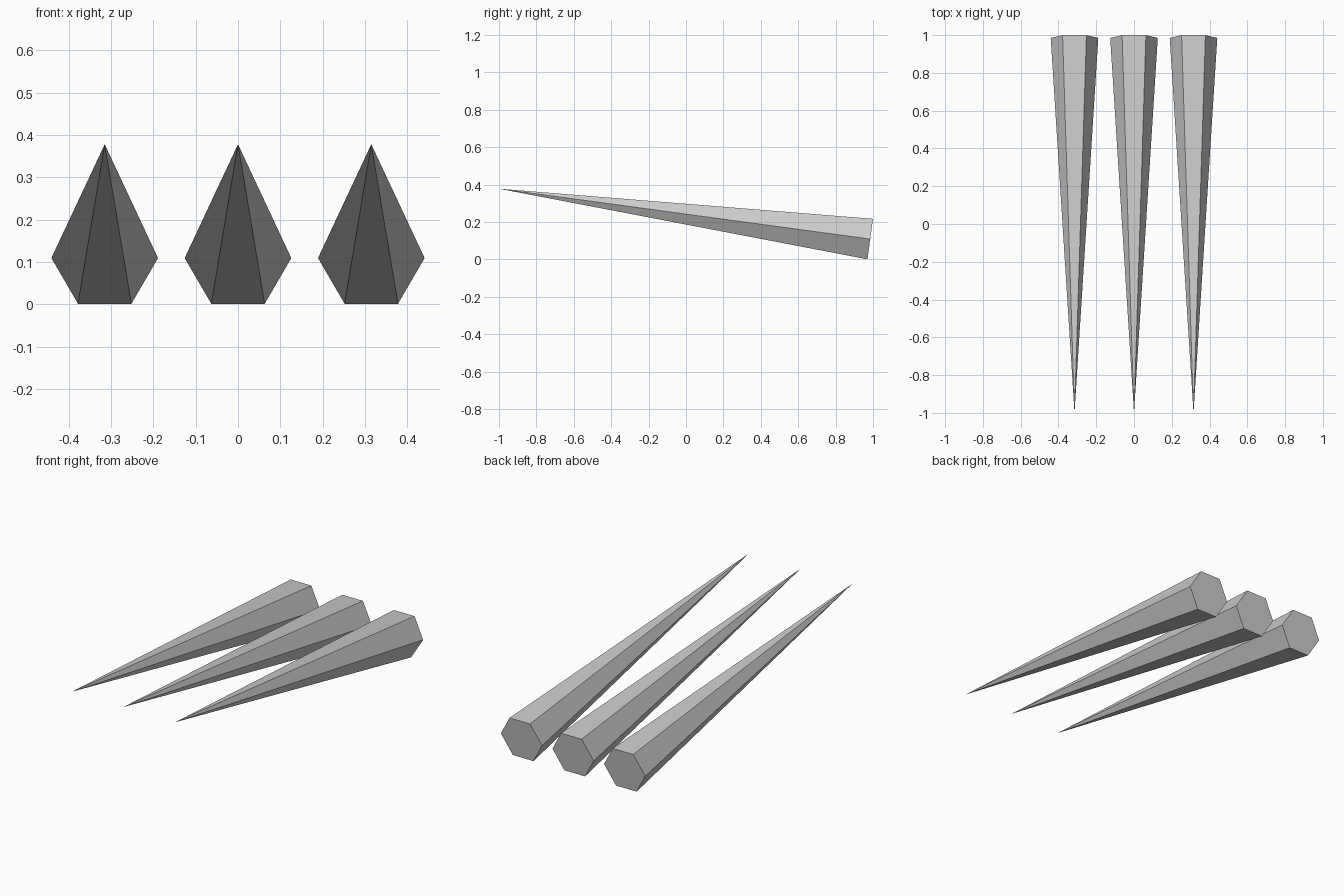
import bpy, bmesh
from math import cos, sin, pi
from mathutils import Vector

if "Cube" in bpy.data.objects:
    bpy.data.objects.remove(bpy.data.objects["Cube"])

RADIUS = 0.126
BASE = Vector((0, 0.985, 0.109))   # centre of the hexagonal butt
TIP = Vector((0, -1.0, 0.378))     # raised point at the front
SPACING = 0.315


def spike(name, x):
    """Six-sided tapering spike, its base square to the tilted axis."""
    side = Vector((1, 0, 0))
    up = side.cross((BASE - TIP).normalized())
    bm = bmesh.new()
    ring = [bm.verts.new(BASE + RADIUS * (cos(i * pi / 3) * side + sin(i * pi / 3) * up))
            for i in range(6)]
    tip = bm.verts.new(TIP)
    bm.faces.new(ring)
    for i in range(6):
        bm.faces.new((ring[i], ring[(i + 1) % 6], tip))
    bmesh.ops.recalc_face_normals(bm, faces=bm.faces)
    mesh = bpy.data.meshes.new(name)
    bm.to_mesh(mesh)
    bm.free()
    obj = bpy.data.objects.new(name, mesh)
    obj.location.x = x
    bpy.context.collection.objects.link(obj)


# Row of three parallel spikes
for label, step in (("left", -1), ("middle", 0), ("right", 1)):
    spike(label + "_spike", step * SPACING)
